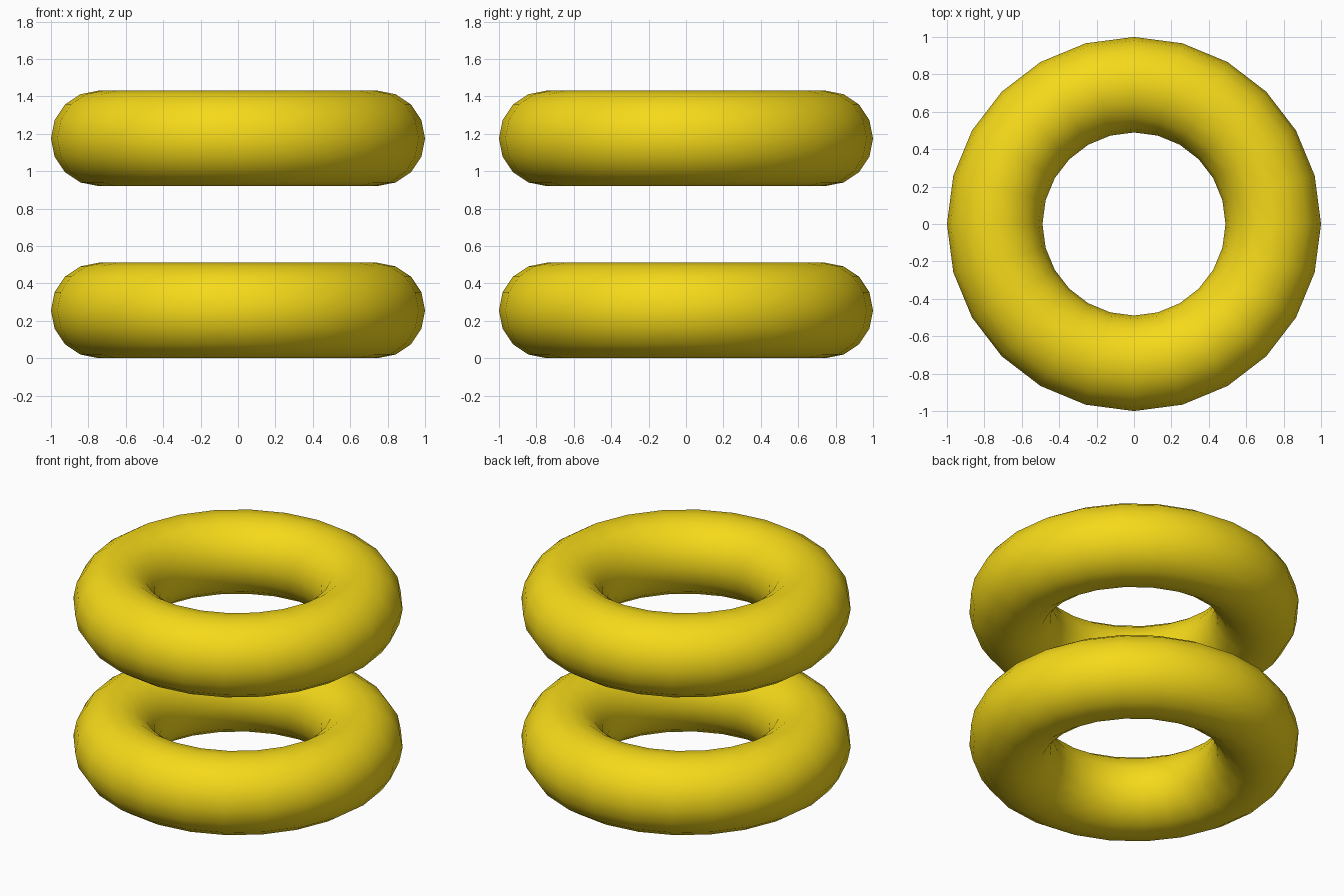
import bpy

if "Cube" in bpy.data.objects:
    bpy.data.objects.remove(bpy.data.objects["Cube"])

MAJOR, MINOR = 0.7447, 0.2553   # ring radius and tube radius
SPACING = 0.92                  # height between the two rings

yellow = bpy.data.materials.new("yellow")
yellow.diffuse_color = (0.92, 0.70, 0.01, 1)
yellow.use_nodes = True
yellow.node_tree.nodes["Principled BSDF"].inputs["Base Color"].default_value = yellow.diffuse_color


def ring(name, z):
    bpy.ops.mesh.primitive_torus_add(
        major_segments=24, minor_segments=16,
        major_radius=MAJOR, minor_radius=MINOR, location=(0, 0, z))
    ob = bpy.context.object
    ob.name = name
    ob.data.materials.append(yellow)
    bpy.ops.object.shade_smooth()
    return ob


# Two identical rings, one floating above the other
ring("lower_ring", MINOR)
ring("upper_ring", MINOR + SPACING)
